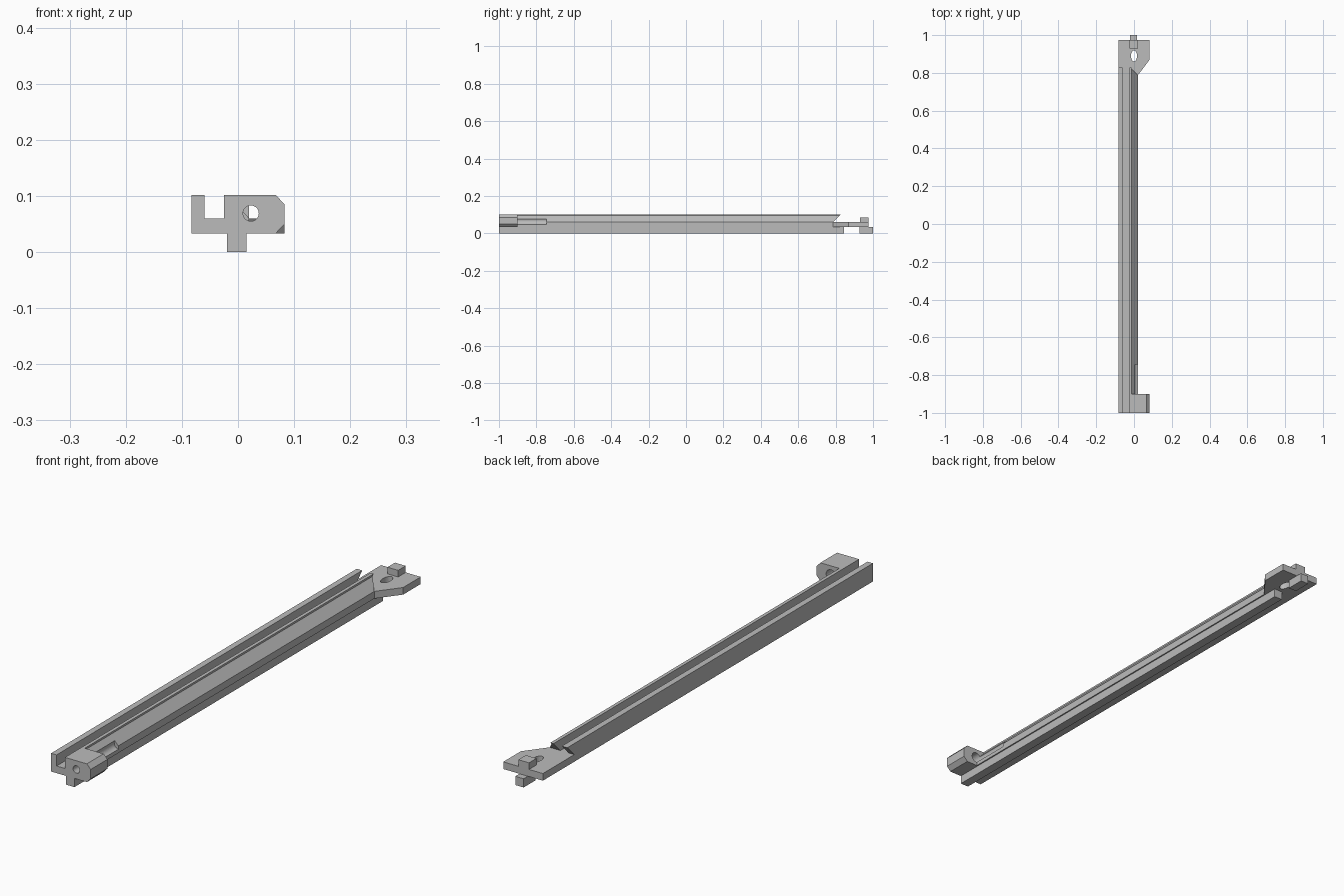
import bpy
import math

cube = bpy.data.objects.get("Cube")
if cube:
    bpy.data.objects.remove(cube, do_unlink=True)

grey = bpy.data.materials.new("plain grey")
grey.use_nodes = True
GREY = (0.5, 0.5, 0.5, 1)
grey.diffuse_color = GREY
grey.node_tree.nodes["Principled BSDF"].inputs["Base Color"].default_value = GREY


def prism(name, profile, start, end, axis):
    """Extrude a 2D profile along an axis: y uses (x, z), z uses (x, y), x uses (y, z)."""
    place = {"y": lambda a, b, t: (a, t, b),
             "z": lambda a, b, t: (a, b, t),
             "x": lambda a, b, t: (t, a, b)}[axis]
    n = len(profile)
    verts = [place(a, b, t) for t in (start, end) for a, b in profile]
    faces = [tuple(range(n)), tuple(reversed(range(n, 2 * n)))]
    faces += [(i, i + n, (i + 1) % n + n, (i + 1) % n) for i in range(n)]
    mesh = bpy.data.meshes.new(name)
    mesh.from_pydata(verts, [], faces)
    obj = bpy.data.objects.new(name, mesh)
    bpy.context.collection.objects.link(obj)
    # Make the faces point outward
    bpy.context.view_layer.objects.active = obj
    bpy.ops.object.mode_set(mode="EDIT")
    bpy.ops.mesh.select_all(action="SELECT")
    bpy.ops.mesh.normals_make_consistent(inside=False)
    bpy.ops.object.mode_set(mode="OBJECT")
    mesh.materials.append(grey)
    return obj


def rect(a0, a1, b0, b1):
    return [(a0, b0), (a1, b0), (a1, b1), (a0, b1)]


def oval(a, b, ra, rb, sides=32):
    steps = [2 * math.pi * i / sides for i in range(sides)]
    return [(a + ra * math.cos(t), b + rb * math.sin(t)) for t in steps]


def cut(obj, cutter):
    mod = obj.modifiers.new("cut " + cutter.name, "BOOLEAN")
    mod.operation = "DIFFERENCE"
    mod.solver = "EXACT"
    mod.object = cutter
    cutter.hide_render = True
    cutter.hide_viewport = True


BASE, FLOOR, TOP = 0.033, 0.06, 0.102
SIDE, FRONT, BACK = 0.083, -1.0, 0.83
PLATE_Y = 0.787

# Channel rail with a sloped outer side
rail = prism("channel_rail", [
    (-SIDE, BASE), (0.02, BASE), (0.02, FLOOR), (-0.012, 0.095), (-0.012, TOP),
    (-0.025, TOP), (-0.025, FLOOR), (-0.06, FLOOR), (-0.06, TOP), (-SIDE, TOP)],
    FRONT, BACK, "y")

# Keel under the rail
prism("bottom_rib", rect(-0.02, 0.015, 0, BASE), FRONT, 0.845, "y")

# Front block with chamfered outer corners, fitted to the rail slope
block = prism("front_block", [
    (-0.012, TOP), (0.067, TOP), (SIDE, 0.085), (SIDE, 0.05), (0.067, BASE),
    (0.02, BASE), (0.02, FLOOR), (-0.012, 0.095)], FRONT, -0.9, "y")

# Rear plate with one slanted side
plate = prism("rear_plate", [
    (-SIDE, PLATE_Y), (0.02, PLATE_Y), (SIDE, 0.87), (SIDE, 0.975), (-SIDE, 0.975)],
    BASE, FLOOR, "z")
prism("rear_stop", rect(-0.025, 0.02, 0.93, 0.975), FLOOR, 0.085, "z")
prism("rear_tab", rect(-0.02, 0.015, 0.928, 1.0), 0, BASE, "z")

# Screw hole, wider groove behind it, plate slot and undercut rail end
hole = prism("screw_hole_cutter", oval(0.023, 0.069, 0.014, 0.014), -1.05, -0.9, "y")
groove = prism("groove_cutter", oval(0.023, 0.067, 0.02, 0.02), -0.96, -0.745, "y")
slot = prism("slot_cutter", oval(0, 0.89, 0.016, 0.029), 0, 0.1, "z")
undercut = prism("undercut_cutter", [
    (PLATE_Y, 0), (PLATE_Y, FLOOR), (0.84, 0.113), (0.9, 0.113), (0.9, 0)],
    -0.2, 0.2, "x")
for part in (rail, block):
    cut(part, hole)
    cut(part, groove)
cut(rail, undercut)
cut(plate, slot)
